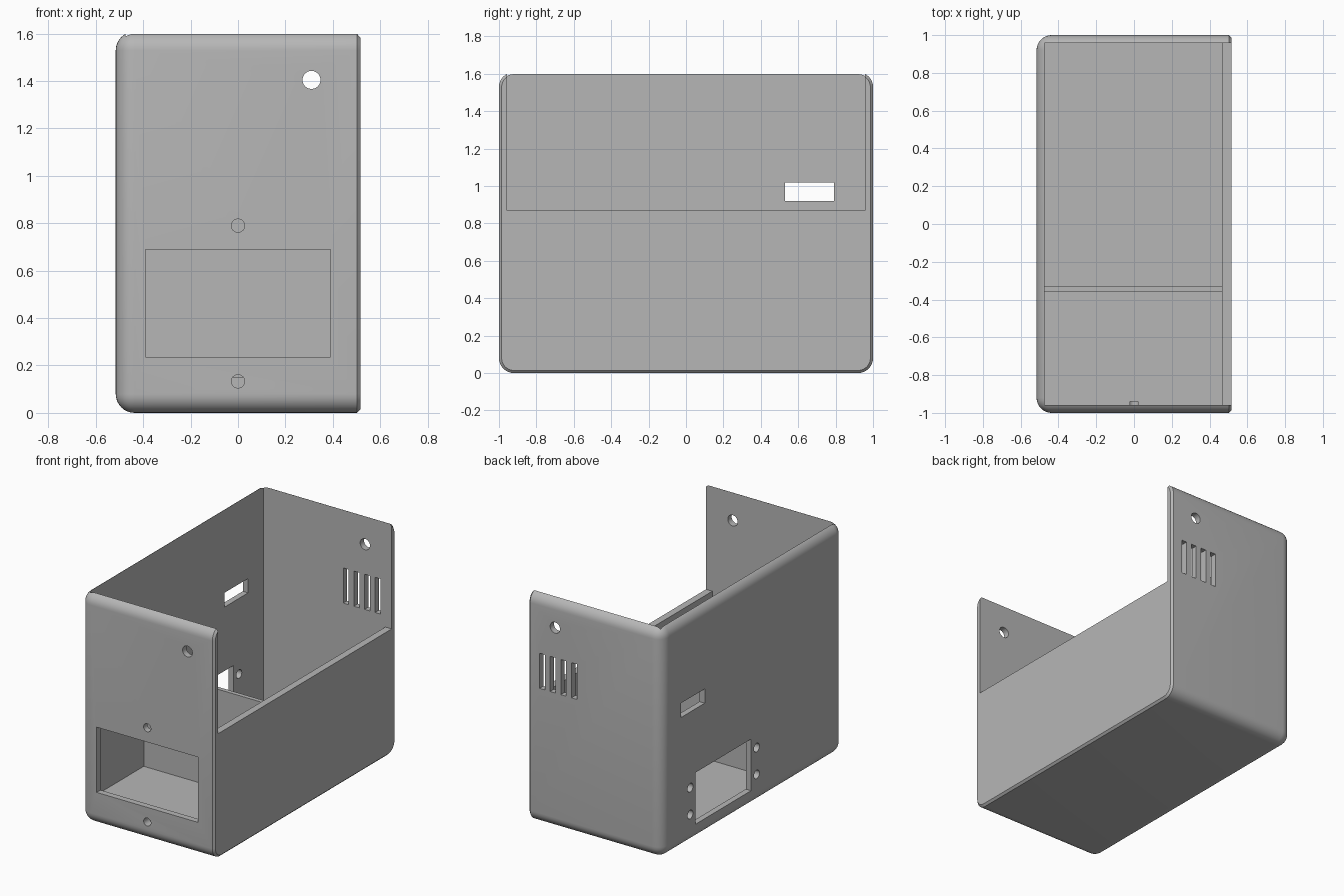
import bpy, bmesh
from math import pi, radians
from mathutils import Vector, Matrix

cube = bpy.data.objects.get("Cube")
if cube:
    bpy.data.objects.remove(cube, do_unlink=True)

HALF_X, HEIGHT, ROUND = 0.516, 1.609, 0.08

grey = bpy.data.materials.new("grey_plastic")
grey.use_nodes = True
grey.diffuse_color = (0.47, 0.47, 0.47, 1)
grey.node_tree.nodes["Principled BSDF"].inputs["Base Color"].default_value = (0.47, 0.47, 0.47, 1)


def new_object(name, bm):
    bmesh.ops.recalc_face_normals(bm, faces=bm.faces)
    mesh = bpy.data.meshes.new(name)
    bm.to_mesh(mesh)
    bm.free()
    obj = bpy.data.objects.new(name, mesh)
    bpy.context.collection.objects.link(obj)
    mesh.materials.append(grey)
    return obj


def box_mesh(low, high):
    low, high = Vector(low), Vector(high)
    bm = bmesh.new()
    bmesh.ops.create_cube(bm, size=1)
    bmesh.ops.scale(bm, vec=high - low, verts=bm.verts)
    bmesh.ops.translate(bm, vec=(low + high) / 2, verts=bm.verts)
    return bm


def cut(body, bm):
    cutter = new_object("cutter", bm)
    cutter.hide_render = True
    mod = body.modifiers.new("cut", 'BOOLEAN')
    mod.operation = 'DIFFERENCE'
    mod.solver = 'EXACT'
    mod.object = cutter
    bpy.context.view_layer.objects.active = body
    bpy.ops.object.modifier_apply(modifier=mod.name)
    bpy.data.objects.remove(cutter, do_unlink=True)


def cut_box(body, low, high):
    cut(body, box_mesh(low, high))


def cut_hole(body, centre, radius, depth, axis):
    bm = bmesh.new()
    turn = Matrix.Rotation(pi / 2, 4, 'Y' if axis == 'X' else 'X')
    bmesh.ops.create_cone(bm, cap_ends=True, segments=32, radius1=radius, radius2=radius,
                          depth=depth, matrix=Matrix.Translation(centre) @ turn)
    cut(body, bm)


# Outer block: rounded everywhere except a small chamfer on the +x rim
bm = box_mesh((-HALF_X, -1, 0), (HALF_X, 1, HEIGHT))
rounded = [e for e in bm.edges if min(v.co.x for v in e.verts) < 0]
bmesh.ops.bevel(bm, geom=rounded, offset=ROUND, segments=8, profile=0.5, affect='EDGES')
rim = [e for e in bm.edges if all(v.co.x > HALF_X - 0.001 for v in e.verts)]
bmesh.ops.bevel(bm, geom=rim, offset=0.014, segments=1, affect='EDGES')
case = new_object("case", bm)

# Interior: upper space, rear bay and front bay, leaving a partition between
LEFT, RIGHT, END = -0.475, 0.467, 0.957
cut_box(case, (LEFT, -END, 0.84), (RIGHT, END, 2))
cut_box(case, (LEFT, -0.33, 0.045), (RIGHT, END, 1))
cut_box(case, (LEFT, -END, 0.15), (RIGHT, -0.36, 1))

# Open upper part of the +x side
cut_box(case, (0.4, -END, 0.87), (0.7, END, 2))

# Front display window with screw holes
cut_box(case, (-0.39, -1.1, 0.235), (0.39, -0.9, 0.69))
for z in (0.133, 0.79):
    cut_hole(case, (0, -1, z), 0.028, 0.12, 'Y')

# Matching round holes in the front and back walls
for y in (-1, 1):
    cut_hole(case, (0.31, y, 1.405), 0.038, 0.2, 'Y')

# Back vent slots
for i in range(4):
    x = 0.163 + i * 0.082
    cut_box(case, (x - 0.021, 0.9, 0.95), (x + 0.021, 1.1, 1.195))

# Socket opening, its screw holes and the switch slot in the -x wall
cut_box(case, (-0.6, 0.02, 0.115), (-0.4, 0.63, 0.475))
for y in (-0.042, 0.69):
    for z in (0.205, 0.392):
        cut_hole(case, (-0.5, y, z), 0.03, 0.2, 'X')
cut_box(case, (-0.6, 0.53, 0.92), (-0.4, 0.79, 1.02))

# Smooth the rounded edges, keep the cuts crisp
bpy.ops.object.select_all(action='DESELECT')
case.select_set(True)
bpy.context.view_layer.objects.active = case
bpy.ops.object.shade_smooth_by_angle(angle=radians(30))
